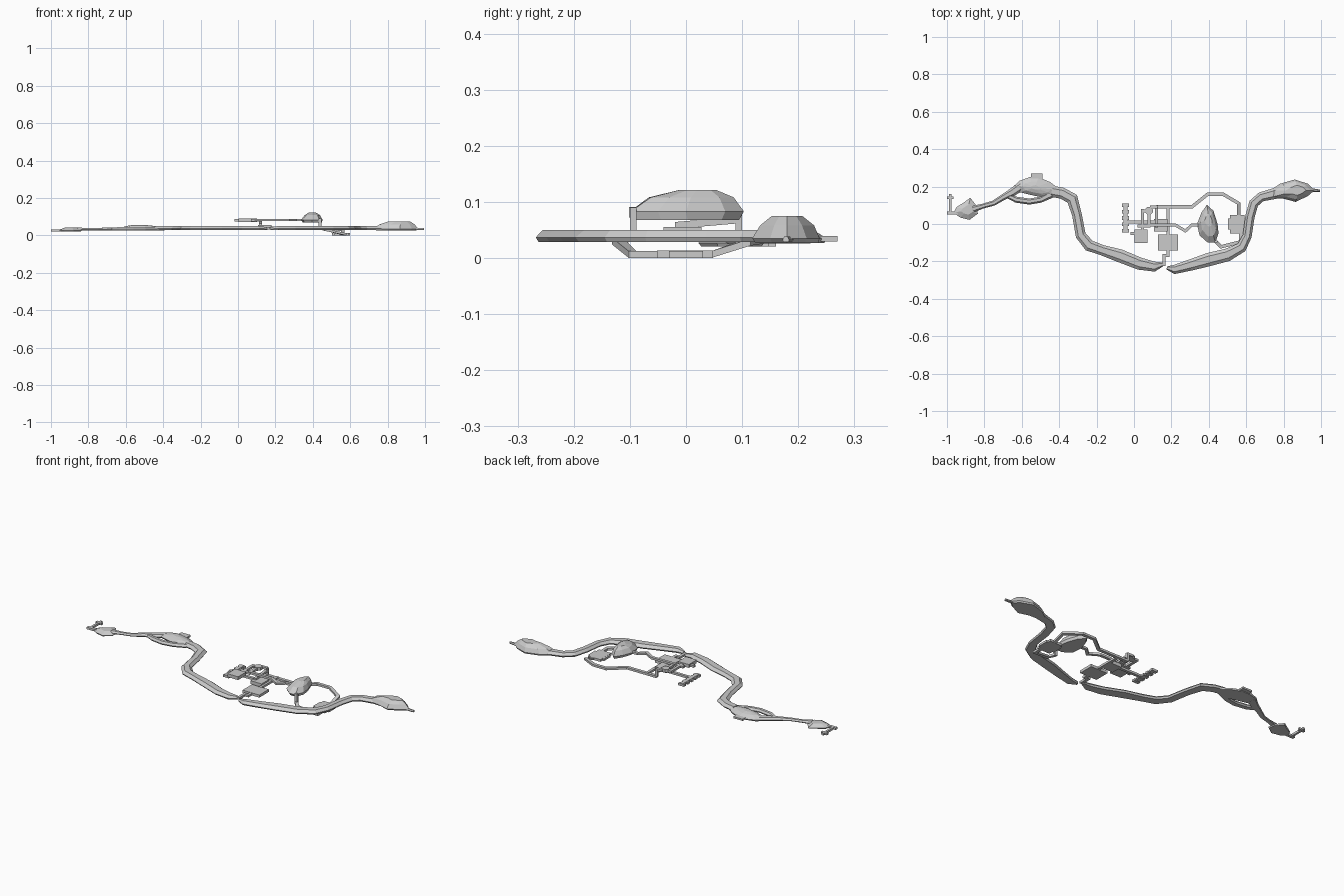
import bpy, bmesh, random
from math import cos, sin, pi
from mathutils import Vector

random.seed(4)

def finish(name, bm):
    bmesh.ops.recalc_face_normals(bm, faces=bm.faces)
    me = bpy.data.meshes.new(name)
    bm.to_mesh(me)
    bm.free()
    ob = bpy.data.objects.new(name, me)
    bpy.context.collection.objects.link(ob)
    return ob

def loft(name, rings):
    bm = bmesh.new()
    vr = [[bm.verts.new(p) for p in r] for r in rings]
    n = len(vr[0])
    for a, b in zip(vr, vr[1:]):
        for i in range(n):
            j = (i + 1) % n
            bm.faces.new((a[i], a[j], b[j], b[i]))
    bm.faces.new(vr[0])
    bm.faces.new(vr[-1])
    return finish(name, bm)

def sweep(name, pts, section):
    """pts: (x, y, floor z, half width, height); section: (side, up) factors."""
    rings = []
    for i, p in enumerate(pts):
        a, b = pts[max(i - 1, 0)], pts[min(i + 1, len(pts) - 1)]
        d1 = (Vector(p[:2]) - Vector(a[:2]))
        d2 = (Vector(b[:2]) - Vector(p[:2]))
        d = Vector((0, 0))
        for v in (d1, d2):
            if v.length > 1e-6:
                d += v.normalized()
        d.normalize()
        miter = 1.0
        if d1.length > 1e-6 and d2.length > 1e-6:
            miter = 1 / max(d.dot(d1.normalized()), 0.6)
        s = Vector((-d.y, d.x)) * p[3] * miter
        rings.append([(p[0] + s.x * u, p[1] + s.y * u, p[2] + p[4] * v) for u, v in section])
    return loft(name, rings)

HEX = [(-.8, 0), (-1, .4), (-.5, 1), (.5, 1), (1, .4), (.8, 0)]
SQ = [(-1, 0), (-1, 1), (1, 1), (1, 0)]

def cave(name, pts, z=.028, h=.022):
    return sweep(name, [(x, y, z, w, h * (1 if w > .015 else .7)) for x, y, w in pts], HEX)

def hall(name, pts, w=.008, h=.012):
    return sweep(name, [(x, y, z, w, h) for x, y, z in pts], SQ)

def room(name, x0, x1, y0, y1, z0, z1):
    base = [(x0, y0), (x1, y0), (x1, y1), (x0, y1)]
    return loft(name, [[(x, y, z) for x, y in base] for z in (z0, z1)])

def chamber(name, outline, levels, top):
    """Faceted cavern: outline shrinks towards the point top at each (z, scale) level."""
    rings = []
    for z, s in levels:
        ring = []
        for x, y in outline:
            k = s * random.uniform(.93, 1.05) if s < .95 else s
            ring.append((top[0] + (x - top[0]) * k, top[1] + (y - top[1]) * k, z))
        rings.append(ring)
    ob = loft(name, rings)
    return ob

# Long winding tunnels
cave("west_tunnel", [(-.44, .175, .03), (-.385, .165, .03), (-.33, .135, .03), (-.305, .05, .026),
     (-.285, -.06, .027), (-.24, -.115, .03), (-.17, -.14, .028), (-.075, -.17, .035),
     (.03, -.212, .033), (.11, -.228, .026), (.155, -.215, .01)])
cave("east_tunnel", [(.175, -.235, .008), (.215, -.243, .024), (.3, -.22, .03), (.4, -.19, .036),
     (.5, -.165, .034), (.575, -.125, .027), (.605, -.065, .024), (.62, .04, .025),
     (.64, .11, .025), (.68, .145, .025), (.76, .165, .03)])

# East cavern and its tip
chamber("east_cavern", [(.72, .14), (.80, .135), (.865, .118), (.93, .15), (.965, .18),
        (.93, .215), (.86, .238), (.78, .215), (.73, .18)],
        [(.027, .93), (.035, 1), (.058, .8), (.075, .45)], (.88, .18))
cave("east_tip", [(.93, .183, .012), (.97, .18, .008), (.995, .178, .006)], .028, .015)

# West cavern, side loop and nub
chamber("west_cavern", [(-.64, .205), (-.61, .17), (-.55, .155), (-.48, .14), (-.41, .15),
        (-.39, .18), (-.45, .225), (-.51, .25), (-.56, .25), (-.61, .232)],
        [(.027, .94), (.035, 1), (.05, .6), (.056, .22)], (-.53, .195))
room("west_nub", -.55, -.49, .235, .27, .029, .039)
cave("west_loop", [(-.675, .15, .012), (-.63, .13, .016), (-.56, .12, .016), (-.5, .13, .016),
     (-.44, .16, .02)], .027, .018)
cave("west_passage", [(-.6, .205, .025), (-.65, .17, .022), (-.7, .143, .016), (-.75, .112, .014),
     (-.81, .095, .013), (-.86, .08, .018)], .026, .017)

# Far west cavern with cross-shaped crypt
chamber("far_west_cavern", [(-.965, .06), (-.93, .035), (-.88, .022), (-.835, .055), (-.84, .095),
        (-.875, .14), (-.91, .115), (-.95, .09)],
        [(.02, .93), (.027, 1), (.041, .5)], (-.89, .075))
hall("far_west_hall", [(-.94, .06, .02), (-1, .06, .02)])
hall("crypt_hall", [(-.982, .06, .02), (-.982, .16, .02)], .006)
room("crypt_cross", -1, -.964, .134, .148, .02, .032)

# Lower hall rooms
room("cell_corridor", -.055, -.035, -.045, .108, .036, .048)
for i in range(5):
    y = -.035 + i * .034
    room("cell_%d" % i, -.064, -.027, y - .011, y + .009, .034, .046)
room("middle_room", .107, .178, -.04, .028, .036, .055)
room("entry_room", .128, .235, -.142, -.056, .03, .045)
hall("cell_hall", [(-.035, .012, .036), (.11, .012, .036)])
hall("spine_hall", [(.182, .1, .034), (.182, -.06, .034)])
hall("entry_hall", [(.182, -.14, .032), (.182, -.168, .032), (.16, -.168, .032), (.16, -.225, .032)])
hall("middle_ramp", [(.12, -.02, .052), (.12, .098, .062)])

# Upper rooms
room("upper_room", .003, .072, -.102, -.03, .072, .091)
loft("octagon_room", [[(.08 + .022 * cos(a * pi / 4 + pi / 8), .07 + .022 * sin(a * pi / 4 + pi / 8), z)
     for a in range(8)] for z in (.072, .09)])
hall("upper_hall_a", [(.045, -.035, .074), (.045, .08, .074)])
hall("upper_hall_b", [(.045, .07, .074), (.08, .07, .074)])
hall("upper_hall_c", [(.08, .055, .074), (.08, -.01, .074), (.02, -.01, .074), (-.015, .0, .074),
     (-.015, -.018, .074), (.01, -.045, .074)][:3])
hall("upper_hall_d", [(.01, -.05, .074), (-.02, -.05, .074)])
hall("upper_hall_e", [(.085, .09, .074), (.125, .09, .074)])
hall("great_hall", [(.07, -.005, .076), (.22, -.005, .076), (.275, -.037, .076),
     (.31, -.005, .076), (.36, -.005, .076)])

# Great boulder-like cavern
chamber("great_cavern", [(.39, .103), (.425, .07), (.447, 0), (.452, -.05), (.435, -.098),
        (.395, -.1), (.35, -.06), (.337, .0), (.36, .06)],
        [(.068, .9), (.083, 1), (.108, .72), (.121, .35)], (.4, .03))

# Vertical shafts
room("south_shaft", .43, .446, -.1, -.088, .034, .09)
room("north_shaft", .112, .128, .088, .1, .04, .078)

# Deep east room with its approaches
room("deep_room", .512, .59, -.052, .048, 0, .013)
room("deep_alcove", .502, .6, -.03, .03, 0, .012)
hall("north_hall", [(.12, .092, .032), (.31, .092, .032), (.395, .16, .03), (.475, .16, .03),
     (.56, .11, .022), (.56, .045, 0)], .009)
hall("deep_south_hall", [(.57, -.045, 0), (.57, -.095, 0), (.465, -.122, .024), (.437, -.094, .034)], .009)
